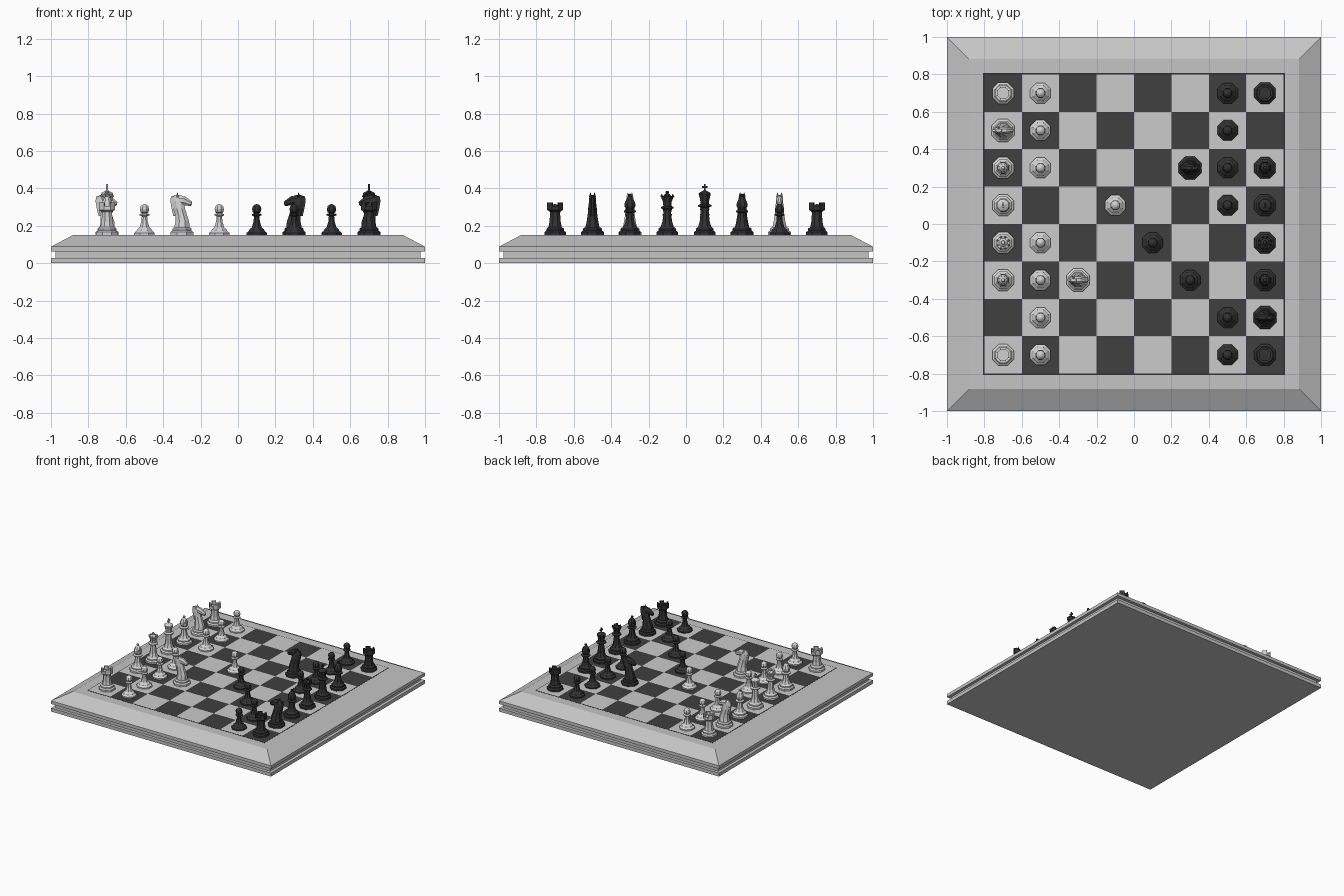
import bpy, bmesh, math
from mathutils import Matrix, Vector

if "Cube" in bpy.data.objects:
    bpy.data.objects.remove(bpy.data.objects["Cube"])

TOP = 0.152  # playing surface height


def material(name, v):
    m = bpy.data.materials.new(name)
    m.diffuse_color = (v, v, v, 1)
    m.use_nodes = True
    m.node_tree.nodes["Principled BSDF"].inputs["Base Color"].default_value = m.diffuse_color
    return m


FRAME = material("frame_grey", 0.56)
LIGHT_SQ = material("light_square", 0.60)
DARK_SQ = material("dark_square", 0.05)
LIGHT = material("light_piece", 0.64)
DARK = material("dark_piece", 0.032)


def add_object(name, mesh, loc=(0, 0, 0), turn=0):
    ob = bpy.data.objects.new(name, mesh)
    ob.location = loc
    ob.rotation_euler.z = turn
    bpy.context.collection.objects.link(ob)
    return ob


def to_mesh(bm, name, *mats):
    bmesh.ops.recalc_face_normals(bm, faces=bm.faces)
    me = bpy.data.meshes.new(name)
    bm.to_mesh(me)
    bm.free()
    for m in mats:
        me.materials.append(m)
    return me


def loft(bm, rings):
    """Skin a list of point rings and cap both ends."""
    vs = [[bm.verts.new(p) for p in r] for r in rings]
    n = len(vs[0])
    for a, b in zip(vs, vs[1:]):
        for i in range(n):
            j = (i + 1) % n
            bm.faces.new((a[i], a[j], b[j], b[i]))
    bm.faces.new(vs[0][::-1])
    bm.faces.new(vs[-1])


def lathe(bm, profile, n=8):
    """Turn (radius, z) points; radius is measured to the flat sides."""
    k = 1 / math.cos(math.pi / n) if n == 4 else 1.04
    ang = [2 * math.pi * (i + 0.5) / n for i in range(n)]
    loft(bm, [[(r * k * math.cos(a), r * k * math.sin(a), z) for a in ang]
              for r, z in profile])


def box(bm, size, loc, rot=None):
    m = Matrix.Translation(loc) @ (rot or Matrix()) @ Matrix.Diagonal((*size, 1))
    bmesh.ops.create_cube(bm, size=1, matrix=m)


def oval(c, u, v, n=8):
    """Ring around c spanned by half axes u and v."""
    c, u, v = Vector(c), Vector(u), Vector(v)
    return [c + u * math.cos(t) + v * math.sin(t)
            for t in (2 * math.pi * (i + 0.5) / n for i in range(n))]


# board frame with side groove and sloped rim
bm = bmesh.new()
lathe(bm, [(1, 0), (1, .028), (.975, .028), (.975, .062), (1, .062),
           (1, .088), (.883, .15)], 4)
add_object("board_frame", to_mesh(bm, "board_frame", FRAME))

# thin dark border below the squares
bm = bmesh.new()
box(bm, (1.612, 1.612, .006), (0, 0, .148))
add_object("board_border", to_mesh(bm, "board_border", DARK))

# chequered squares
bm = bmesh.new()
bmesh.ops.create_grid(bm, x_segments=8, y_segments=8, size=0.8)
for f in bm.faces:
    c = f.calc_center_median()
    i, j = math.floor((c.x + .8) / .2), math.floor((c.y + .8) / .2)
    f.material_index = (i + j) % 2
add_object("board_squares", to_mesh(bm, "board_squares", LIGHT_SQ, DARK_SQ), (0, 0, TOP))
squares = bpy.data.objects["board_squares"].data
corner = min(squares.polygons, key=lambda p: p.center.x + p.center.y)
corner_is_light = corner.material_index == 0
assert corner_is_light

FOOT = [(.06, 0), (.06, .014), (.049, .022), (.049, .032), (.037, .042)]


def pawn(bm):
    lathe(bm, [(.057, 0), (.057, .01), (.044, .02), (.041, .028), (.027, .04),
               (.018, .07), (.015, .098), (.027, .104), (.027, .11), (.014, .115),
               (.022, .121), (.026, .137), (.021, .153), (.011, .161), (.002, .164)])


def rook(bm):
    lathe(bm, FOOT + [(.031, .07), (.028, .115), (.031, .125), (.044, .133),
                      (.044, .155), (.031, .155), (.031, .145), (.002, .145)])
    for q in range(4):  # four battlements
        a = [math.pi / 2 * q + math.pi / 8 * s for s in (1, 3)]
        plan = [(r * 1.04 * math.cos(t), r * 1.04 * math.sin(t))
                for r, t in ((.031, a[0]), (.044, a[0]), (.044, a[1]), (.031, a[1]))]
        loft(bm, [[(x, y, z) for x, y in plan] for z in (.155, .172)])


def bishop(bm):
    lathe(bm, FOOT + [(.026, .065), (.018, .115), (.034, .121), (.034, .128),
                      (.02, .134), (.03, .152), (.03, .168), (.018, .193),
                      (.007, .204), (.01, .21), (.009, .216), (.002, .22)])


def queen(bm):
    lathe(bm, FOOT + [(.027, .07), (.019, .135), (.035, .141), (.035, .148),
                      (.022, .155), (.024, .175), (.036, .205), (.024, .205),
                      (.014, .214), (.007, .218), (.011, .225), (.009, .232), (.002, .235)])
    for i in range(8):  # crown points
        t = 2 * math.pi * (i + .5) / 8
        bmesh.ops.create_cone(bm, cap_ends=True, segments=4, radius1=.008, radius2=.001,
                              depth=.016, matrix=Matrix.Translation(
                                  (.032 * math.cos(t), .032 * math.sin(t), .211)))


def king(bm):
    lathe(bm, FOOT + [(.028, .07), (.02, .145), (.037, .151), (.037, .158),
                      (.023, .165), (.026, .19), (.034, .218), (.03, .225),
                      (.012, .234), (.006, .238)])
    box(bm, (.009, .009, .04), (0, 0, .252))
    box(bm, (.009, .028, .01), (0, 0, .255))


def knight(bm):
    # foot, then neck, then head pointing to +x
    lathe(bm, [(.064, 0), (.064, .014), (.053, .022), (.053, .032), (.044, .04)])
    neck = [(0, .036, .044, .042), (.002, .07, .04, .034), (-.004, .105, .034, .028),
            (-.014, .14, .033, .024), (-.02, .175, .034, .021), (-.024, .2, .027, .016),
            (-.024, .212, .016, .009)]
    loft(bm, [oval((x, 0, z), (u, 0, 0), (0, v, 0)) for x, z, u, v in neck])
    head = [(-.02, .185, .027, .02), (.008, .183, .026, .021),
            (.03, .174, .019, .016), (.046, .167, .015, .014), (.053, .164, .009, .009)]
    loft(bm, [oval((x, 0, z), (.3 * h, 0, h), (0, w, 0)) for x, z, h, w in head])
    # mane ridge down the back
    mane = [(-.03, .212), (-.058, .205), (-.062, .18), (-.055, .14), (-.046, .1),
            (-.03, .1), (-.03, .15)]
    loft(bm, [[(x, y, z) for x, z in mane] for y in (-.006, .006)])
    for s in (-1, 1):  # ears
        bmesh.ops.create_cone(bm, cap_ends=True, segments=4, radius1=.009, radius2=.001,
                              depth=.028, matrix=Matrix.Translation((-.024, s * .011, .212)))


def cut_slit(mesh):
    """Cut the slanted slit in the bishop's head."""
    ob = add_object("slit_target", mesh)
    bm = bmesh.new()
    box(bm, (.04, .1, .006), (.028, 0, .18), Matrix.Rotation(math.radians(-50), 4, 'Y'))
    cutter = add_object("slit_cutter", to_mesh(bm, "slit_cutter"))
    cutter.hide_render = True
    mod = ob.modifiers.new("slit", 'BOOLEAN')
    mod.operation, mod.object, mod.solver = 'DIFFERENCE', cutter, 'EXACT'
    dg = bpy.context.evaluated_depsgraph_get()
    result = bpy.data.meshes.new_from_object(ob.evaluated_get(dg))
    for o in (ob, cutter):
        bpy.data.objects.remove(o)
    return result


# squares held by each kind of piece
BUILD = {"pawn": pawn, "rook": rook, "bishop": bishop, "queen": queen,
         "king": king, "knight": knight}
BACK = {"rook": (.7, -.7), "bishop": (.3, -.3), "king": (.1,), "queen": (-.1,)}


def layout(side, pawn_rows, moved_pawns, knights):
    spots = {k: [(side * .7, y) for y in ys] for k, ys in BACK.items()}
    spots["pawn"] = [(side * .5, y) for y in pawn_rows] + moved_pawns
    spots["knight"] = knights
    return spots


ARMIES = [
    ("light", LIGHT, 0, layout(-1, (.7, .5, .3, -.1, -.3, -.5, -.7), [(-.1, .1)],
                               [(-.7, .5), (-.3, -.3)])),
    ("dark", DARK, math.pi, layout(1, (.7, .5, .3, .1, -.5, -.7), [(.1, -.1), (.3, -.3)],
                                   [(.7, -.5), (.3, .3)])),
]
for colour, mat, turn, spots in ARMIES:
    for kind, places in spots.items():
        bm = bmesh.new()
        BUILD[kind](bm)
        mesh = to_mesh(bm, f"{colour}_{kind}", mat)
        if kind == "bishop":
            mesh = cut_slit(mesh)
        for x, y in places:
            add_object(f"{colour}_{kind}", mesh, (x, y, TOP), turn)
